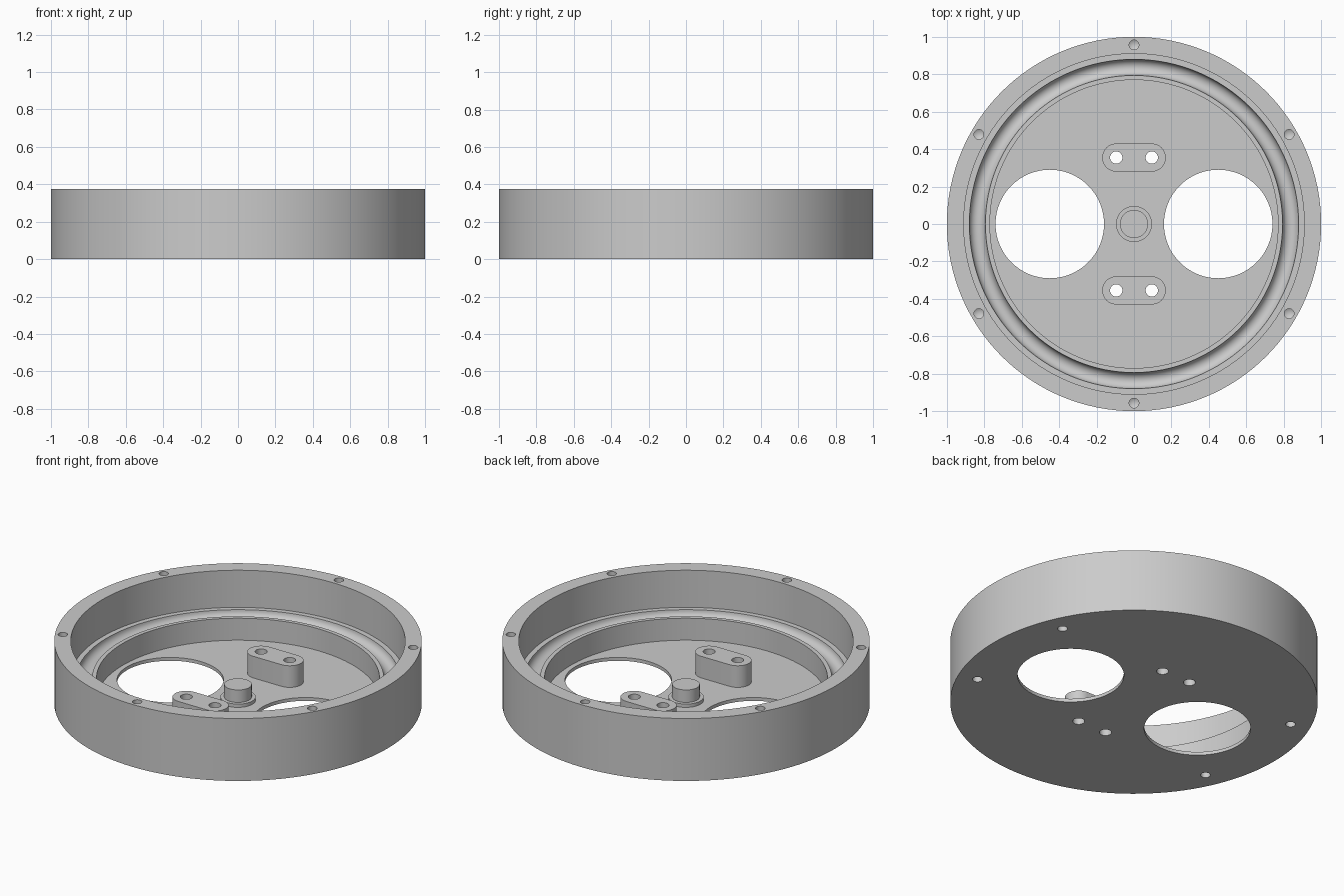
import bpy, bmesh, math
from mathutils import Matrix, Vector

FLOOR, LEDGE, TOP = 0.02, 0.152, 0.375

default = bpy.data.objects.get("Cube")
if default:
    bpy.data.objects.remove(default)

grey = bpy.data.materials.new("plain grey")
grey.use_nodes = True
grey.diffuse_color = (0.6, 0.6, 0.6, 1)
grey.node_tree.nodes["Principled BSDF"].inputs["Base Color"].default_value = (0.6, 0.6, 0.6, 1)


def make_object(name, bm):
    bmesh.ops.recalc_face_normals(bm, faces=bm.faces)
    mesh = bpy.data.meshes.new(name)
    bm.to_mesh(mesh)
    bm.free()
    mesh.materials.append(grey)
    obj = bpy.data.objects.new(name, mesh)
    bpy.context.collection.objects.link(obj)
    return obj


def lathe(bm, profile, steps, x=0, y=0):
    """Turn an (r, z) profile around a vertical axis at x, y."""
    part = bmesh.new()
    verts = [part.verts.new((r, 0, z)) for r, z in profile]
    edges = [part.edges.new(pair) for pair in zip(verts, verts[1:])]
    bmesh.ops.spin(part, geom=verts + edges, cent=(0, 0, 0), axis=(0, 0, 1),
                   angle=math.tau, steps=steps, use_merge=False)
    bmesh.ops.remove_doubles(part, verts=part.verts, dist=1e-5)
    bmesh.ops.recalc_face_normals(part, faces=part.faces)
    bmesh.ops.translate(part, verts=part.verts, vec=(x, y, 0))
    temp = bpy.data.meshes.new("temp")
    part.to_mesh(temp)
    part.free()
    bm.from_mesh(temp)
    bpy.data.meshes.remove(temp)


def activate(obj):
    bpy.ops.object.select_all(action='DESELECT')
    obj.select_set(True)
    bpy.context.view_layer.objects.active = obj


def cut(obj, cutter):
    activate(obj)
    mod = obj.modifiers.new("holes", 'BOOLEAN')
    mod.operation, mod.solver, mod.object = 'DIFFERENCE', 'EXACT', cutter
    bpy.ops.object.modifier_apply(modifier=mod.name)


def smooth(obj):
    activate(obj)
    bpy.ops.object.shade_smooth_by_angle(angle=math.radians(30))


# Round housing: stepped wall with a half-round seal groove in the ledge
groove_r, groove_mid = 0.043, 0.837
groove = [(groove_mid + groove_r * math.cos(a), LEDGE - groove_r * math.sin(a))
          for a in (math.pi * i / 12 for i in range(13))]
profile = [(0, 0), (1, 0), (1, TOP), (0.91, TOP), (0.91, LEDGE), *groove,
           (0.77, LEDGE), (0.77, FLOOR), (0, FLOOR)]
bm = bmesh.new()
lathe(bm, profile, 128)
housing = make_object("housing", bm)

# Cutter: two large openings, four mounting holes, blind screw holes
bm = bmesh.new()
for side in (-1, 1):
    lathe(bm, [(0, -0.1), (0.29, -0.1), (0.29, 0.1), (0, 0.1)], 64, x=0.45 * side)
    for end in (-1, 1):
        lathe(bm, [(0, -0.1), (0.033, -0.1), (0.033, 0.3), (0, 0.3)], 32,
              0.095 * side, 0.355 * end)
        lathe(bm, [(0, -0.1), (0.027, -0.1), (0.027, 0.075), (0, 0.09)], 24,
              0.81 * side, 0.36 * end)
for i in range(6):
    a = math.radians(30 + 60 * i)
    lathe(bm, [(0, 0.5), (0.026, 0.5), (0.026, 0.23), (0, 0.215)], 24,
          0.957 * math.cos(a), 0.957 * math.sin(a))
cutter = make_object("hole_cutter", bm)
cutter.hide_render = True

# Two slot-shaped bosses on the floor
parts = [housing]
for name, y in (("front_boss", -0.355), ("back_boss", 0.355)):
    bm = bmesh.new()
    outline = []
    for side, start in ((1, -90), (-1, 90)):
        for i in range(17):
            a = math.radians(start + 180 * i / 16)
            outline.append(bm.verts.new((0.095 * side + 0.075 * math.cos(a),
                                         y + 0.075 * math.sin(a), 0.01)))
    base = bm.faces.new(outline)
    ext = bmesh.ops.extrude_face_region(bm, geom=[base], use_keep_orig=True)
    top = [v for v in ext["geom"] if isinstance(v, bmesh.types.BMVert)]
    bmesh.ops.translate(bm, verts=top, vec=(0, 0, LEDGE - 0.012))
    parts.append(make_object(name, bm))

for obj in parts:
    cut(obj, cutter)
bpy.data.objects.remove(cutter)

# Stepped centre peg
bm = bmesh.new()
lathe(bm, [(0, 0.01), (0.096, 0.01), (0.096, 0.04), (0.075, 0.04),
           (0.075, 0.115), (0, 0.115)], 48)
parts.append(make_object("centre_peg", bm))

for obj in parts:
    smooth(obj)
